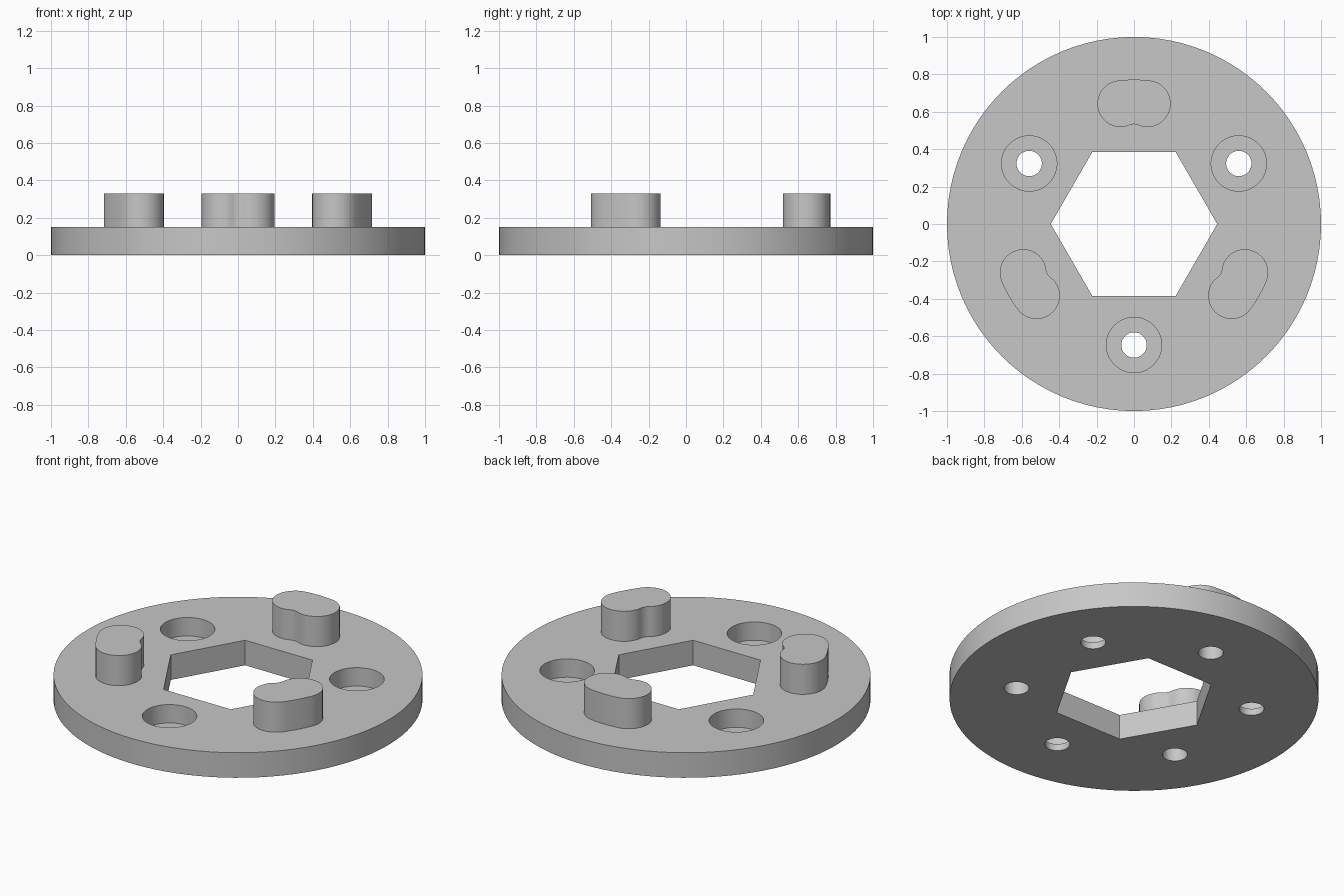
import bpy, bmesh
from math import sin, cos, pi, radians
from mathutils import Matrix

cube = bpy.data.objects.get("Cube")
if cube:
    bpy.data.objects.remove(cube, do_unlink=True)

PLATE_TOP, LUG_TOP = 0.15, 0.33
RING = 0.647          # radius on which lugs and holes sit

grey = bpy.data.materials.new("plain grey")
grey.use_nodes = True
colour = (0.57, 0.57, 0.57, 1)
grey.diffuse_color = colour
grey.node_tree.nodes["Principled BSDF"].inputs["Base Color"].default_value = colour


def prism(name, outline, z0, z1):
    """Extrude a closed 2D outline between two heights."""
    bm = bmesh.new()
    face = bm.faces.new([bm.verts.new((x, y, z0)) for x, y in outline])
    new = bmesh.ops.extrude_face_region(bm, geom=[face])["geom"]
    bmesh.ops.translate(bm, vec=(0, 0, z1 - z0),
                        verts=[v for v in new if isinstance(v, bmesh.types.BMVert)])
    bmesh.ops.recalc_face_normals(bm, faces=bm.faces)
    mesh = bpy.data.meshes.new(name)
    bm.to_mesh(mesh)
    bm.free()
    mesh.materials.append(grey)
    obj = bpy.data.objects.new(name, mesh)
    bpy.context.collection.objects.link(obj)
    return obj


def circle(r, n, cx=0, cy=0):
    return [(cx + r * cos(2 * pi * i / n), cy + r * sin(2 * pi * i / n)) for i in range(n)]


def activate(obj):
    bpy.ops.object.select_all(action="DESELECT")
    obj.select_set(True)
    bpy.context.view_layer.objects.active = obj


def cut(obj, outline, z0, z1):
    """Remove a prism from an object."""
    cutter = prism("cutter", outline, z0, z1)
    cutter.hide_render = True
    mod = obj.modifiers.new("cut", "BOOLEAN")
    mod.operation, mod.solver, mod.object = "DIFFERENCE", "EXACT", cutter
    activate(obj)
    bpy.ops.object.modifier_apply(modifier=mod.name)
    bpy.data.objects.remove(cutter, do_unlink=True)


def smooth(obj):
    activate(obj)
    bpy.ops.object.shade_smooth_by_angle(angle=radians(30))


def lug_outline(half=0.11, cap=0.125, n=16):
    """Kidney shape along the ring at the back, with round ends and a waisted inner side."""
    pts = []
    for side in (1, -1):
        a = pi / 2 - side * half
        cx, cy = RING * cos(a), RING * sin(a)
        start = a if side == 1 else a + pi
        if side == 1:     # right cap, outer to inner
            pts += [(cx + cap * cos(start - pi * i / n), cy + cap * sin(start - pi * i / n))
                    for i in range(n + 1)]
            for i in range(1, 8):      # waisted inner side
                t = half * (1 - i / 4)
                r = RING - cap + 0.012 * sin(pi * i / 8) ** 2
                pts.append((r * sin(t), r * cos(t)))
        else:             # left cap, inner to outer
            pts += [(cx + cap * cos(start - pi * i / n), cy + cap * sin(start - pi * i / n))
                    for i in range(n + 1)]
            for i in range(1, 8):      # outer side
                t = half * (i / 4 - 1)
                pts.append(((RING + cap) * sin(t), (RING + cap) * cos(t)))
    return pts


# Round plate with hexagonal opening
plate = prism("round_plate", circle(1, 96), 0, PLATE_TOP)
cut(plate, circle(0.445, 6), -0.1, 0.3)

# Six small holes, every second one counterbored from above
for k in range(6):
    a = radians(30 + 60 * k)
    x, y = RING * cos(a), RING * sin(a)
    cut(plate, circle(0.068, 32, x, y), -0.1, 0.3)
    if k % 2 == 0:
        cut(plate, circle(0.148, 48, x, y), 0.04, 0.3)
smooth(plate)

# Three raised lugs with blind holes from below
for name, angle in (("back_lug", 0), ("front_right_lug", 120), ("front_left_lug", 240)):
    lug = prism(name, lug_outline(), PLATE_TOP, LUG_TOP)
    cut(lug, circle(0.068, 32, 0, RING), 0, 0.26)
    lug.data.transform(Matrix.Rotation(radians(angle), 4, "Z"))
    smooth(lug)
